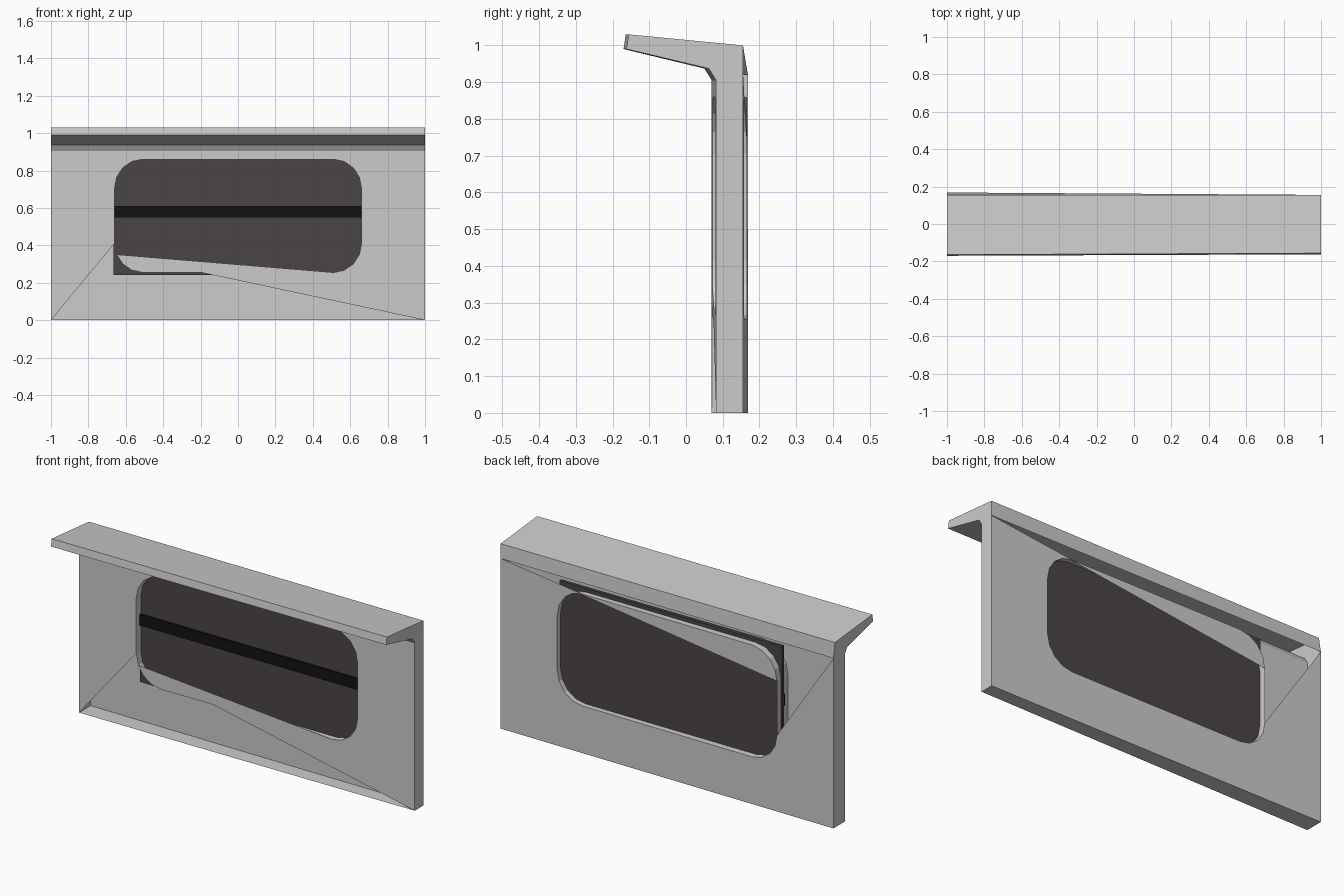
import bpy, bmesh
from math import cos, sin, radians

if "Cube" in bpy.data.objects:
    bpy.data.objects.remove(bpy.data.objects["Cube"])


def material(name, rgb):
    m = bpy.data.materials.new(name)
    m.diffuse_color = (*rgb, 1)
    m.use_nodes = True
    m.node_tree.nodes["Principled BSDF"].inputs["Base Color"].default_value = m.diffuse_color
    return m


def front_y(x):
    return 0.076 + 0.006 * x


def back_y(x):
    return 0.162 - 0.0065 * x


def section(x):
    """Wall and awning side profile, from the front foot over to the back foot."""
    f, b = front_y(x), back_y(x)
    return [(f, 0), (f, 0.905), (f - 0.02, 0.937), (-0.166 + 0.004 * x, 0.99),
            (-0.16 + 0.004 * x, 1.03), (0.155, 1.0), (b, 0.92), (b, 0)]


def window_outline():
    """Rounded window outline, counter-clockwise seen from the front."""
    pts = []
    for cx, cz, start in ((-0.51, 0.41, 180), (0.51, 0.41, 270),
                          (0.51, 0.705, 0), (-0.51, 0.705, 90)):
        for k in range(5):
            a = radians(start + 22.5 * k)
            pts.append((cx + 0.15 * cos(a), cz + 0.155 * sin(a)))
    return pts


def finish(bm, name):
    mesh = bpy.data.meshes.new(name)
    bm.to_mesh(mesh)
    bm.free()
    obj = bpy.data.objects.new(name, mesh)
    bpy.context.collection.objects.link(obj)
    return obj


def box(name, x, y, z, mat):
    bpy.ops.mesh.primitive_cube_add(size=1, location=(sum(x) / 2, sum(y) / 2, sum(z) / 2))
    obj = bpy.context.object
    obj.name = name
    obj.scale = (x[1] - x[0], y[1] - y[0], z[1] - z[0])
    obj.data.materials.append(mat)


# Wall shell with awning: extruded profile, front and back left open
bm = bmesh.new()
left = [bm.verts.new((-1, y, z)) for y, z in section(-1)]
right = [bm.verts.new((1, y, z)) for y, z in section(1)]
n = len(left)
for i in range(n):
    if i not in (0, 6):
        j = (i + 1) % n
        bm.faces.new((left[i], right[i], right[j], left[j]))
bm.faces.new(left)
bm.faces.new(right[::-1])

# Window reveal
outline = window_outline()
front = [bm.verts.new((x, front_y(x), z)) for x, z in outline]
back = [bm.verts.new((x, back_y(x), z)) for x, z in outline]
m = len(outline)
for i in range(m):
    j = (i + 1) % m
    bm.faces.new((front[i], front[j], back[j], back[i]))

# Front skin: open at the bottom, with a sliver across the window sill
bm.faces.new([left[0], front[0]] + front[:4:-1] + [right[0], right[1], left[1]])
bm.faces.new((right[0], front[5], front[1]))
bm.faces.new(front[1:6])

# Back skin: open at the top, with a sliver across the window head
skin = [left[6], left[7], right[7], right[6]] + back[14::-1]
bm.faces.new(skin[::-1])
bm.faces.new((back[14], back[19], right[6]))
bm.faces.new(back[14:20][::-1])
finish(bm, "wall_with_awning")

# Window pane and its horizontal bar
glass = material("dark_glass", (0.07, 0.06, 0.058))
black = material("black_trim", (0.006, 0.006, 0.006))
box("window_pane", (-0.665, 0.665), (0.112, 0.13), (0.24, 0.88), glass)
box("window_bar", (-0.665, 0.665), (0.102, 0.112), (0.55, 0.61), black)
